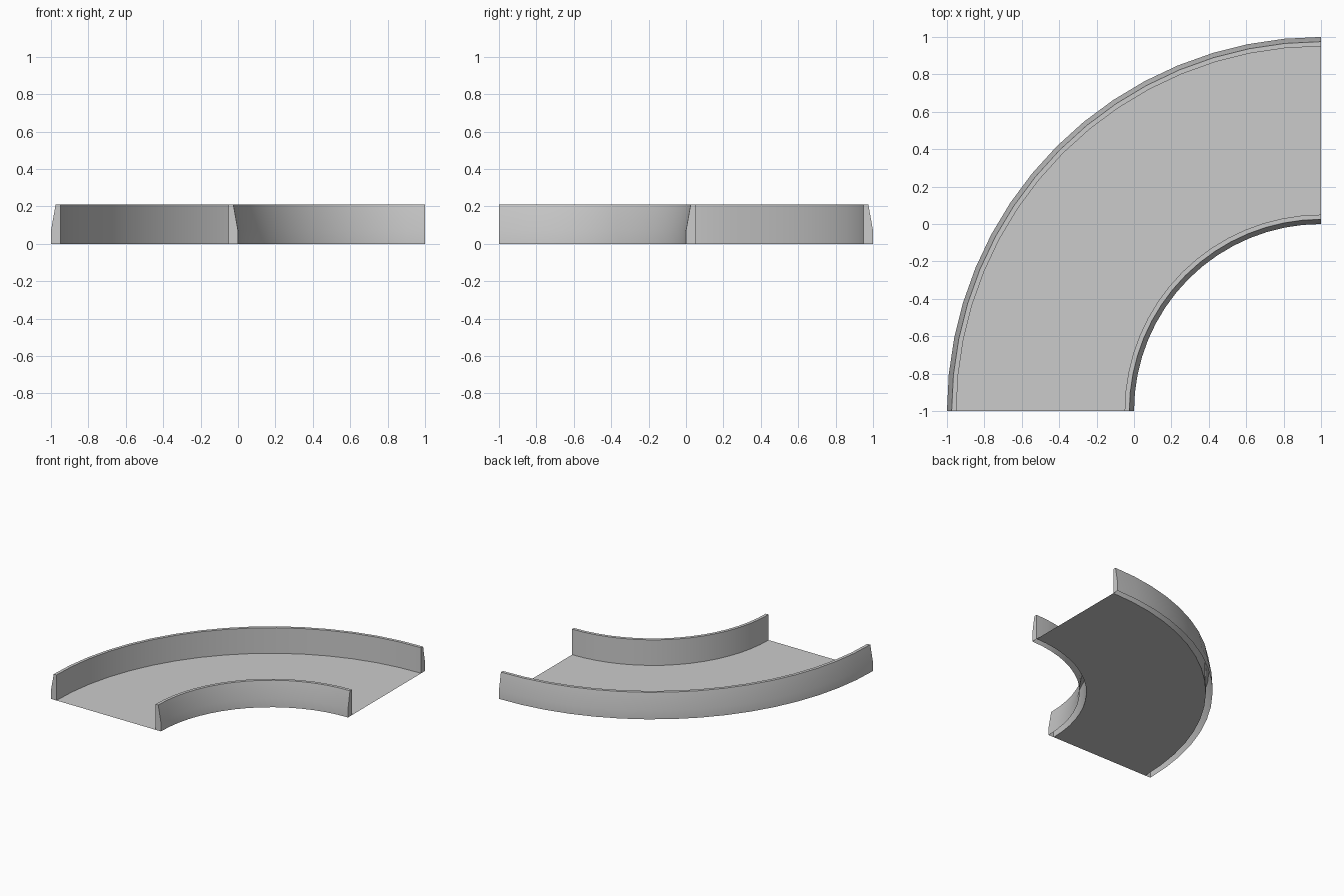
import bpy, bmesh, math

if "Cube" in bpy.data.objects:
    bpy.data.objects.remove(bpy.data.objects["Cube"])

SEG = 16            # divisions of the quarter turn
CX, CY = 1.0, -1.0  # centre of the bend
H = 0.21


def sweep(name, profile, caps=False):
    """Sweep an open (radius, z) profile through a quarter turn."""
    bm = bmesh.new()
    rings = []
    for i in range(SEG + 1):
        a = math.pi / 2 + math.pi / 2 * i / SEG
        rings.append([bm.verts.new((CX + r * math.cos(a), CY + r * math.sin(a), z))
                      for r, z in profile])
    # Profiles run outer to inner, so this order faces outward
    for a, b in zip(rings, rings[1:]):
        for j in range(len(profile) - 1):
            bm.faces.new((a[j + 1], a[j], b[j], b[j + 1]))
    if caps:
        bm.faces.new(rings[0])
        bm.faces.new(rings[-1][::-1])
    bm.normal_update()
    # Make the top-facing surface point up
    if sum(f.normal.z * f.calc_area() for f in bm.faces) < 0:
        bmesh.ops.reverse_faces(bm, faces=bm.faces[:])
    me = bpy.data.meshes.new(name)
    bm.to_mesh(me)
    bm.free()
    ob = bpy.data.objects.new(name, me)
    bpy.context.collection.objects.link(ob)
    bpy.ops.object.select_all(action='DESELECT')
    ob.select_set(True)
    bpy.context.view_layer.objects.active = ob
    bpy.ops.object.shade_smooth_by_angle(angle=math.radians(15))
    return ob


# Flat bed of the bend
sweep("floor", [(1.95, 0), (1.05, 0)])

# Side walls with tapered outsides, open underneath
sweep("outer_wall", [(2.0, 0), (2.0, 0.07), (1.975, H), (1.95, H), (1.95, 0)], caps=True)
sweep("inner_wall", [(1.05, 0), (1.05, H), (1.025, H), (1.0, 0.07), (1.0, 0)], caps=True)
